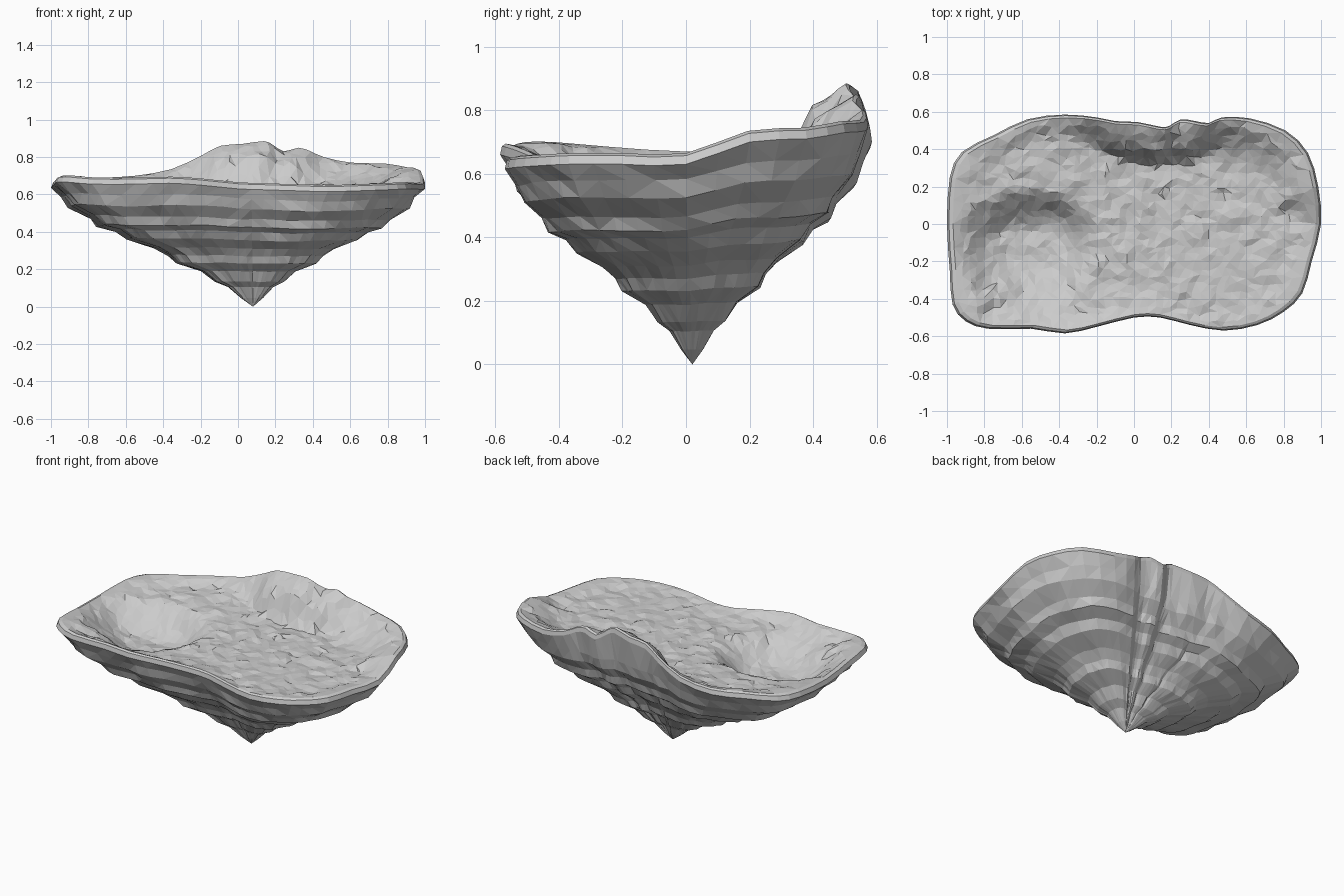
import bpy, bmesh, math, random
from mathutils import Vector, noise, geometry

if "Cube" in bpy.data.objects:
    bpy.data.objects.remove(bpy.data.objects["Cube"])

random.seed(4)
TIP = Vector((0.08, 0.02))

# Rim seen from above: x, y, lip height (counter-clockwise from the right end)
RIM = [(1, 0, .665), (.985, .2, .735), (.93, .38, .745), (.81, .5, .765), (.62, .565, .77),
       (.47, .57, .80), (.40, .54, .83), (.33, .55, .85), (.25, .56, .83), (.19, .525, .865),
       (.14, .52, .885), (.02, .545, .87), (-.1, .55, .86), (-.2, .57, .81), (-.37, .585, .735),
       (-.57, .56, .70), (-.75, .475, .69), (-.92, .385, .685), (-.985, .25, .68), (-1, 0, .67),
       (-.985, -.25, .685), (-.97, -.43, .70), (-.90, -.52, .70), (-.78, -.56, .69),
       (-.55, -.56, .69), (-.37, -.585, .695), (-.2, -.55, .685), (0, -.5, .665),
       (.14, -.5, .66), (.3, -.54, .655), (.48, -.57, .65), (.66, -.54, .655),
       (.80, -.47, .66), (.90, -.37, .665), (.95, -.2, .665)]

# Terraced side profile: share of the rim radius, share of the rim height
PROFILE = [(.945, .87), (.905, .79), (.80, .71), (.765, .645), (.67, .61), (.615, .545),
           (.48, .48), (.41, .42), (.375, .36), (.25, .295), (.185, .21), (.12, .165), (.06, .075)]


def subdivide(points, n):
    """Closed Catmull-Rom curve through the points."""
    pts = [Vector(p) for p in points]
    out = []
    for k in range(len(pts)):
        a, b, c, d = (pts[(k + j) % len(pts)] for j in (-1, 0, 1, 2))
        for i in range(n):
            t = i / n
            out.append(.5 * (2 * b + (c - a) * t + (2 * a - 5 * b + 4 * c - d) * t * t
                             + (3 * b - a - 3 * c + d) * t ** 3))
    return out


def smooth(a, b, v):
    t = max(0, min(1, (v - a) / (b - a)))
    return t * t * (3 - 2 * t)


def add_object(name, verts, faces):
    mesh = bpy.data.meshes.new(name)
    mesh.from_pydata(verts, [], faces)
    bm = bmesh.new()
    bm.from_mesh(mesh)
    bmesh.ops.triangulate(bm, faces=bm.faces[:])
    bm.to_mesh(mesh)
    bm.free()
    bpy.context.collection.objects.link(bpy.data.objects.new(name, mesh))


def loft(name, rings, end=None):
    n = len(rings[0])
    verts = [p for ring in rings for p in ring]
    faces = [(r * n + i, r * n + (i + 1) % n, (r + 1) * n + (i + 1) % n, (r + 1) * n + i)
             for r in range(len(rings) - 1) for i in range(n)]
    if end:
        last = len(verts) - n
        verts.append(end)
        faces += [(last + i, last + (i + 1) % n, last + n) for i in range(n)]
    add_object(name, verts, faces)


def inset(p, s, dz=0):
    c = TIP * (1 - s)
    return Vector((c.x + p.x * s, c.y + p.y * s, p.z + dz))


# Rocky underside, narrowing in terraces to a point
rim = subdivide(RIM, 2)
flutes = [random.uniform(-1, 1) for _ in rim]
rings = [[inset(p, 1, -.035) for p in rim]]
for t, zf in PROFILE:
    ring = []
    for p, f in zip(rim, flutes):
        q = inset(p, t * (1 + .045 * f * (1 - t) + random.uniform(-.012, .012)))
        low = .63 + (min(p.z, .77) - .63) * t
        q.z = low * zf + .01 * t * noise.noise(Vector((p.x * 4, p.y * 4, t * 9)))
        ring.append(q)
    rings.append(ring)
loft("rock_underside", [r[::-1] for r in rings], (TIP.x, TIP.y, 0))

# Thin bevelled lip around the edge
lip_ring = [inset(p, .97) for p in rim]
loft("rim_lip", [rings[0], [inset(p, .99, -.008) for p in rim], lip_ring])


def rim_lookup(x, y):
    """Share of the rim radius and lip height in the direction of a point."""
    d = Vector((x, y)) - TIP
    for a, b in zip(rim, rim[1:] + rim[:1]):
        u, v = a.xy - TIP, b.xy - TIP
        det = u.cross(v)
        m, n = d.cross(v) / det, u.cross(d) / det
        if m >= 0 and n >= 0 and m + n > 0:
            return m + n, (a.z * m + b.z * n) / (m + n)
    return 0, .65


# Ground: level floor, raised edge, back cliff and a bowl at the front left
def ground(x, y, s, lip):
    floor = .64 + .02 * smooth(-.1, .4, y) * smooth(0, -.4, x)
    low_edge = smooth(.8, .97, s) if lip < .7 else smooth(.66, .97, s)
    cliff = .75 * smooth(.57, .77, s) + .25 * smooth(.77, .97, s)
    w = smooth(.74, .83, lip)
    z = floor + (lip - floor) * (low_edge * (1 - w) + cliff * w)
    dx, dy = x + .5, y + .08
    reach = math.hypot(dx / (.33 if dx > 0 else .5), dy / (.28 if dy > 0 else .42))
    z -= .14 * (1 - smooth(.3, 1.0, reach))
    rough = noise.noise(Vector((x * 11, y * 11, 0))) * .016 + random.uniform(-.005, .005)
    return z + rough * (1 - smooth(.9, .96, s))


count = len(lip_ring)
flat = [p.xy for p in lip_ring]
step = .04
for i in range(-25, 26):
    for j in range(-15, 16):
        x = (i + random.uniform(-.3, .3)) * step
        y = (j + random.uniform(-.3, .3)) * step
        if rim_lookup(x, y)[0] < .94:
            flat.append(Vector((x, y)))
edges = [(i, (i + 1) % count) for i in range(count)]
points, _, faces, origin, _, _ = geometry.delaunay_2d_cdt(flat, edges, [], 1, 1e-5)
verts = []
for p, src in zip(points, origin):
    s, lip = rim_lookup(p.x, p.y)
    on_rim = src and src[0] < count
    verts.append((p.x, p.y, lip if on_rim else ground(p.x, p.y, s, lip)))
add_object("ground_top", verts, faces)
